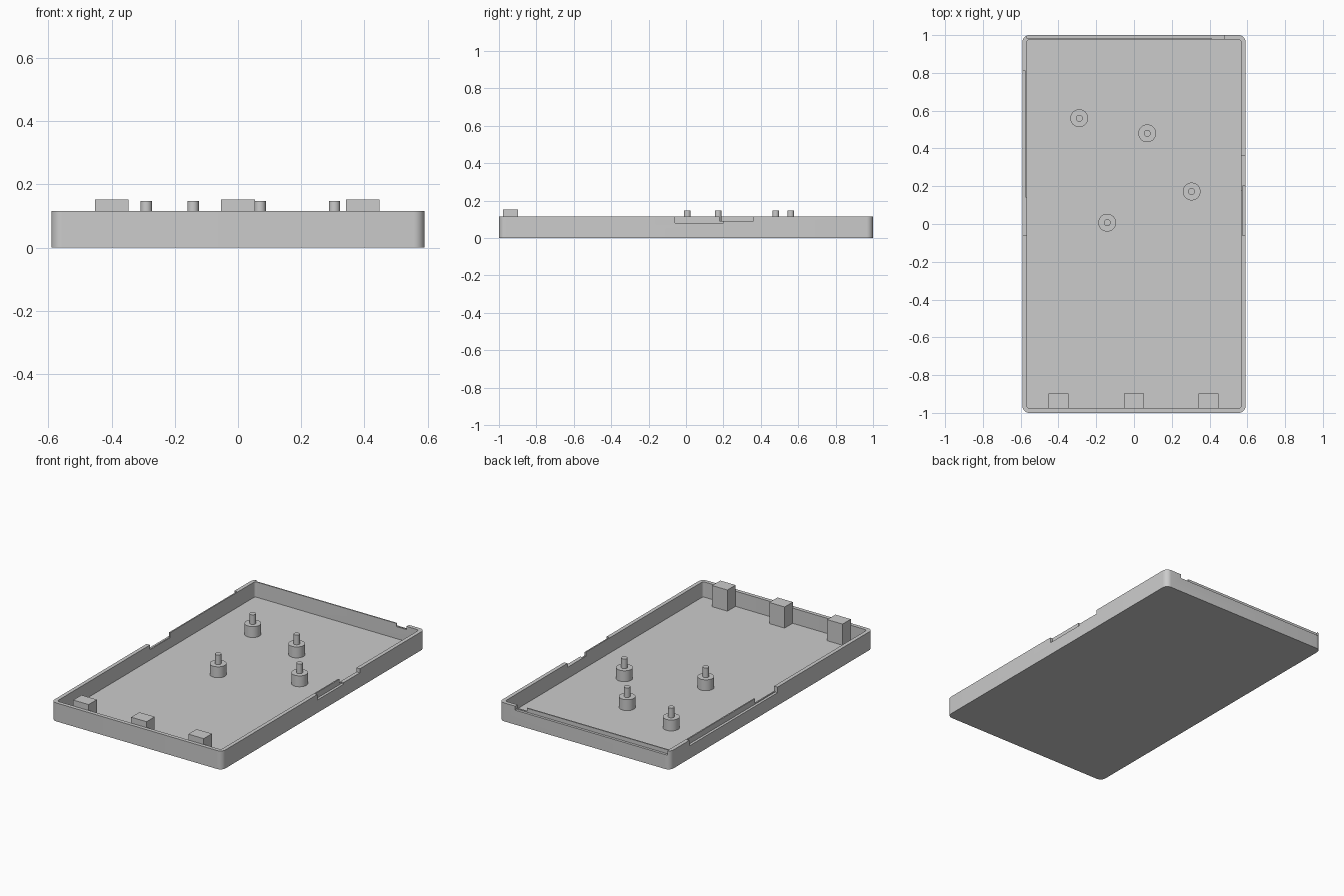
import bpy
import bmesh
import math
from mathutils import Vector

cube = bpy.data.objects.get("Cube")
if cube:
    bpy.data.objects.remove(cube, do_unlink=True)

# Shared material
grey = bpy.data.materials.new("plain grey")
grey.use_nodes = True
GREY = (0.6, 0.6, 0.6, 1)
grey.diffuse_color = GREY
grey.node_tree.nodes["Principled BSDF"].inputs["Base Color"].default_value = GREY

HALF_X, HALF_Y, WALL, FLOOR, RIM = 0.59, 1.0, 0.024, 0.02, 0.115


def box(name, low, high, radius=0):
    """Box between two corners, with optional rounded upright edges."""
    low, high = Vector(low), Vector(high)
    bm = bmesh.new()
    bmesh.ops.create_cube(bm, size=1)
    bmesh.ops.scale(bm, vec=high - low, verts=bm.verts)
    bmesh.ops.translate(bm, vec=(low + high) / 2, verts=bm.verts)
    if radius:
        upright = [e for e in bm.edges
                   if abs(e.verts[0].co.z - e.verts[1].co.z) > 0.01]
        bmesh.ops.bevel(bm, geom=upright, offset=radius, segments=8,
                        profile=0.5, affect='EDGES')
    return finish(name, bm)


def finish(name, bm):
    mesh = bpy.data.meshes.new(name)
    bm.to_mesh(mesh)
    bm.free()
    mesh.materials.append(grey)
    obj = bpy.data.objects.new(name, mesh)
    bpy.context.collection.objects.link(obj)
    return obj


def select(obj):
    bpy.ops.object.select_all(action='DESELECT')
    obj.select_set(True)
    bpy.context.view_layer.objects.active = obj


def cut(obj, cutter):
    cutter.hide_render = True
    mod = obj.modifiers.new("cut", 'BOOLEAN')
    mod.operation = 'DIFFERENCE'
    mod.solver = 'EXACT'
    mod.object = cutter
    select(obj)
    bpy.ops.object.modifier_apply(modifier=mod.name)
    bpy.data.objects.remove(cutter, do_unlink=True)


def smooth(obj):
    select(obj)
    bpy.ops.object.shade_smooth_by_angle(angle=math.radians(30))


def stud(name, x, y):
    """Stepped support post: wide boss below, thin pin above."""
    bm = bmesh.new()
    for radius, low, high in ((0.047, FLOOR - 0.005, 0.088), (0.018, 0.08, 0.148)):
        made = bmesh.ops.create_cone(bm, cap_ends=True, segments=40, radius1=radius,
                                     radius2=radius, depth=high - low)
        bmesh.ops.translate(bm, vec=(x, y, (low + high) / 2), verts=made["verts"])
    smooth(finish(name, bm))


# Tray: rounded slab hollowed from above
tray = box("tray", (-HALF_X, -HALF_Y, 0), (HALF_X, HALF_Y, RIM), 0.035)
inner_x, inner_y = HALF_X - WALL, HALF_Y - WALL
cut(tray, box("hollow", (-inner_x, -inner_y, FLOOR), (inner_x, inner_y, 0.3), 0.012))

# Rim notches: slots leave a thin inner lip, gaps go through the wall
LIP = 0.008
sx, sy = inner_x + LIP, inner_y + LIP
notches = (
    ((sx, -0.06, 0.08), (0.7, 0.2, 0.3)),
    ((0.5, 0.18, 0.09), (0.7, 0.36, 0.3)),
    ((-0.7, -0.06, 0.08), (-sx, 0.81, 0.3)),
    ((-0.7, -0.06, 0.085), (-0.5, 0.14, 0.3)),
    ((-0.57, sy, 0.09), (0.48, 1.1, 0.3)),
    ((0.41, 0.9, 0.095), (0.48, 1.1, 0.3)),
)
for low, high in notches:
    cut(tray, box("notch", low, high))
smooth(tray)

# Catch blocks along the front wall
for side, x in (("right", -0.4), ("middle", 0), ("left", 0.395)):
    box(side + "_catch_block", (x - 0.053, -inner_y - 0.002, FLOOR - 0.005),
        (x + 0.053, -0.897, 0.152))

# Support studs on the floor
for i, (x, y) in enumerate(((-0.29, 0.56), (0.07, 0.48), (0.305, 0.172), (-0.142, 0.007))):
    stud(f"support_stud_{i + 1}", x, y)
